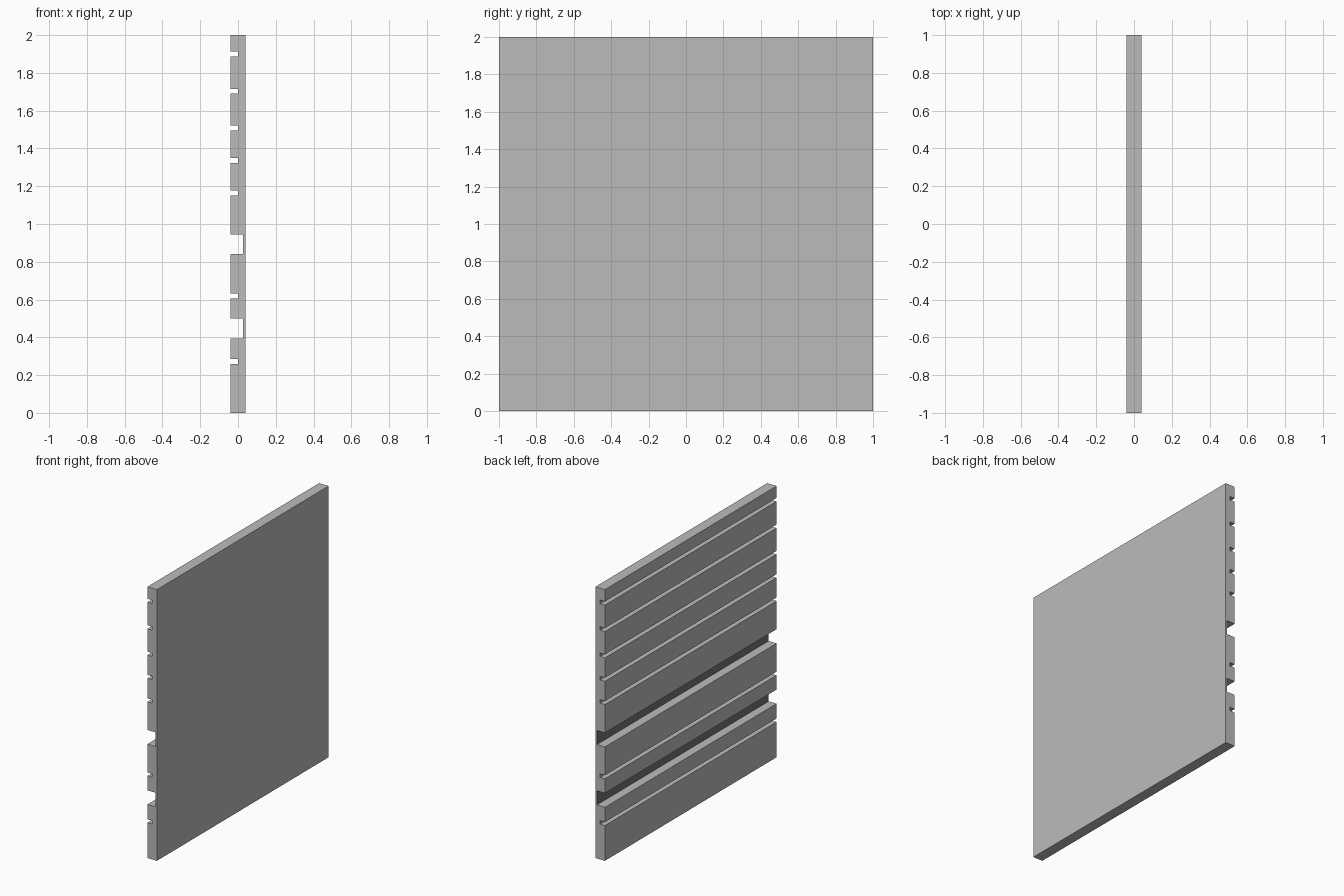
import bpy, bmesh

if "Cube" in bpy.data.objects:
    bpy.data.objects.remove(bpy.data.objects["Cube"])

BACK, FRONT = 0.039, -0.039   # panel thickness in x
HALF, HEIGHT = 1.0, 2.0

# Grooves from bottom to top: (lower z, (width, floor x))
SMALL, LARGE = (0.026, 0.0), (0.104, 0.026)
grooves = [(0.26, SMALL), (0.395, LARGE), (0.605, SMALL), (0.84, LARGE)]
grooves += [(z, SMALL) for z in (1.152, 1.324, 1.496, 1.69, 1.886)]

# Side profile, stepping in at every groove
profile = [(BACK, 0), (BACK, HEIGHT), (FRONT, HEIGHT)]
for z, (width, floor) in reversed(grooves):
    profile += [(FRONT, z + width), (floor, z + width), (floor, z), (FRONT, z)]
profile.append((FRONT, 0))

# Extrude the profile along y
bm = bmesh.new()
face = bm.faces.new([bm.verts.new((x, -HALF, z)) for x, z in profile])
ext = bmesh.ops.extrude_face_region(bm, geom=[face])
moved = [v for v in ext["geom"] if isinstance(v, bmesh.types.BMVert)]
bmesh.ops.translate(bm, verts=moved, vec=(0, 2 * HALF, 0))
bmesh.ops.recalc_face_normals(bm, faces=bm.faces)

# Dark floors in the two wide grooves
for f in bm.faces:
    if all(abs(v.co.x - LARGE[1]) < 1e-4 for v in f.verts):
        f.material_index = 1

mesh = bpy.data.meshes.new("grooved_panel")
bm.to_mesh(mesh)
bm.free()

# Light grey panel, dark grey groove floors
for name, value in (("light_grey", 0.50), ("dark_grey", 0.17)):
    mat = bpy.data.materials.new(name)
    mat.diffuse_color = (value, value, value, 1)
    mat.use_nodes = True
    mat.node_tree.nodes["Principled BSDF"].inputs["Base Color"].default_value = mat.diffuse_color
    mesh.materials.append(mat)
panel = bpy.data.objects.new("grooved_panel", mesh)
bpy.context.collection.objects.link(panel)
